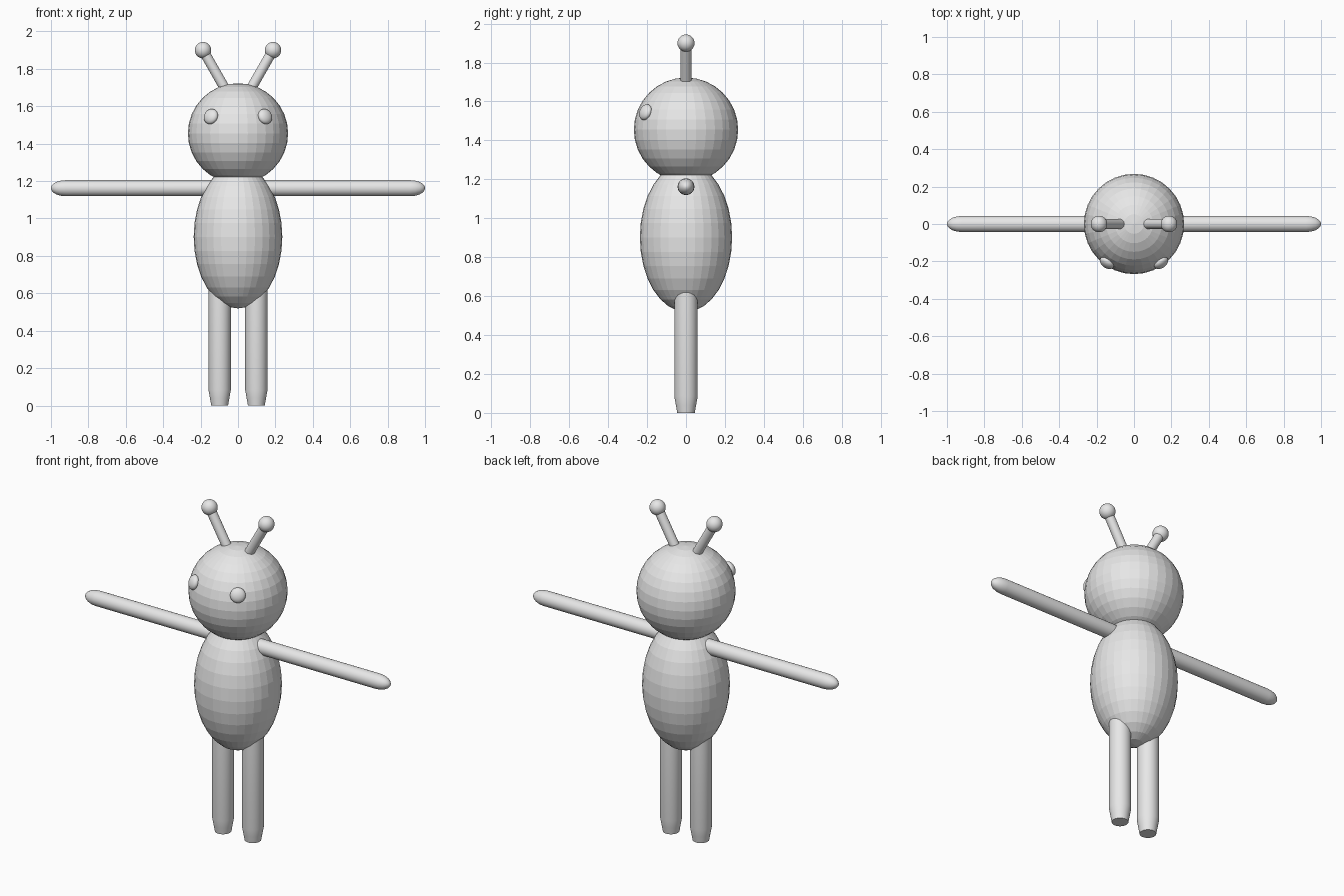
import bpy, math
from mathutils import Vector

if "Cube" in bpy.data.objects:
    bpy.data.objects.remove(bpy.data.objects["Cube"])

grey = bpy.data.materials.new("plain_grey")
grey.diffuse_color = (0.8, 0.8, 0.8, 1)
grey.use_nodes = True
grey.node_tree.nodes["Principled BSDF"].inputs["Base Color"].default_value = grey.diffuse_color


def finish(name, smooth=False):
    ob = bpy.context.object
    ob.name = name
    ob.data.materials.append(grey)
    if smooth:
        bpy.ops.object.shade_smooth_by_angle(angle=math.radians(35))
    return ob


def ball(name, loc, scale, axis=(0, 0, 1), segs=32, rings=16, smooth=False):
    bpy.ops.mesh.primitive_uv_sphere_add(segments=segs, ring_count=rings, radius=1, location=loc)
    ob = finish(name, smooth)
    ob.scale = scale
    ob.rotation_euler = Vector(axis).to_track_quat('Z', 'Y').to_euler()
    return ob


def lathe(name, start, axis, profile, segs=32):
    """Solid of revolution from (distance, radius) pairs along an axis."""
    verts, faces = [], []
    for d, r in profile:
        for i in range(segs):
            a = 2 * math.pi * i / segs
            verts.append((r * math.cos(a), r * math.sin(a), d))
    for k in range(len(profile) - 1):
        for i in range(segs):
            j = (i + 1) % segs
            faces.append((k * segs + i, k * segs + j, (k + 1) * segs + j, (k + 1) * segs + i))
    faces.append(tuple(reversed(range(segs))))
    faces.append(tuple(range(len(verts) - segs, len(verts))))
    me = bpy.data.meshes.new(name)
    me.from_pydata(verts, [], faces)
    ob = bpy.data.objects.new(name, me)
    bpy.context.collection.objects.link(ob)
    ob.location = start
    ob.rotation_euler = Vector(axis).to_track_quat('Z', 'Y').to_euler()
    bpy.ops.object.select_all(action='DESELECT')
    ob.select_set(True)
    bpy.context.view_layer.objects.active = ob
    return finish(name, True)


# Head and egg-shaped body
ball("head", (0, 0, 1.455), (0.268, 0.268, 0.268))
ball("body", (0, 0, 0.902), (0.237, 0.237, 0.383))

# Rounded arm tip profile
arm = [(0, 0.043), (0.82, 0.043)]
arm += [(0.82 + 0.08 * math.sin(t), 0.043 * math.cos(t))
        for t in (math.radians(a) for a in (20, 40, 55, 70, 80, 88))]

for side, s in (("left", 1), ("right", -1)):
    lathe(side + "_arm", (0.1 * s, 0, 1.162), (s, 0, 0), arm)
    # Leg with tapered foot
    lathe(side + "_leg", (0.098 * s, 0, 0), (0, 0, 1),
          [(0, 0.045), (0.04, 0.052), (0.085, 0.06), (0.68, 0.06)])
    # Antenna stalk and tip
    foot, tip = Vector((0.05 * s, 0, 1.66)), Vector((0.187 * s, 0, 1.9))
    lathe(side + "_antenna", foot, tip - foot, [(0, 0.027), ((tip - foot).length, 0.027)])
    ball(side + "_antenna_tip", tip, (0.044,) * 3, smooth=True)
    # Flattened eye lying on the head surface
    ball(side + "_eye", (0.145 * s, -0.208, 1.545), (0.042, 0.042, 0.025),
         axis=(0.145 * s, -0.208, 0.09), smooth=True)
